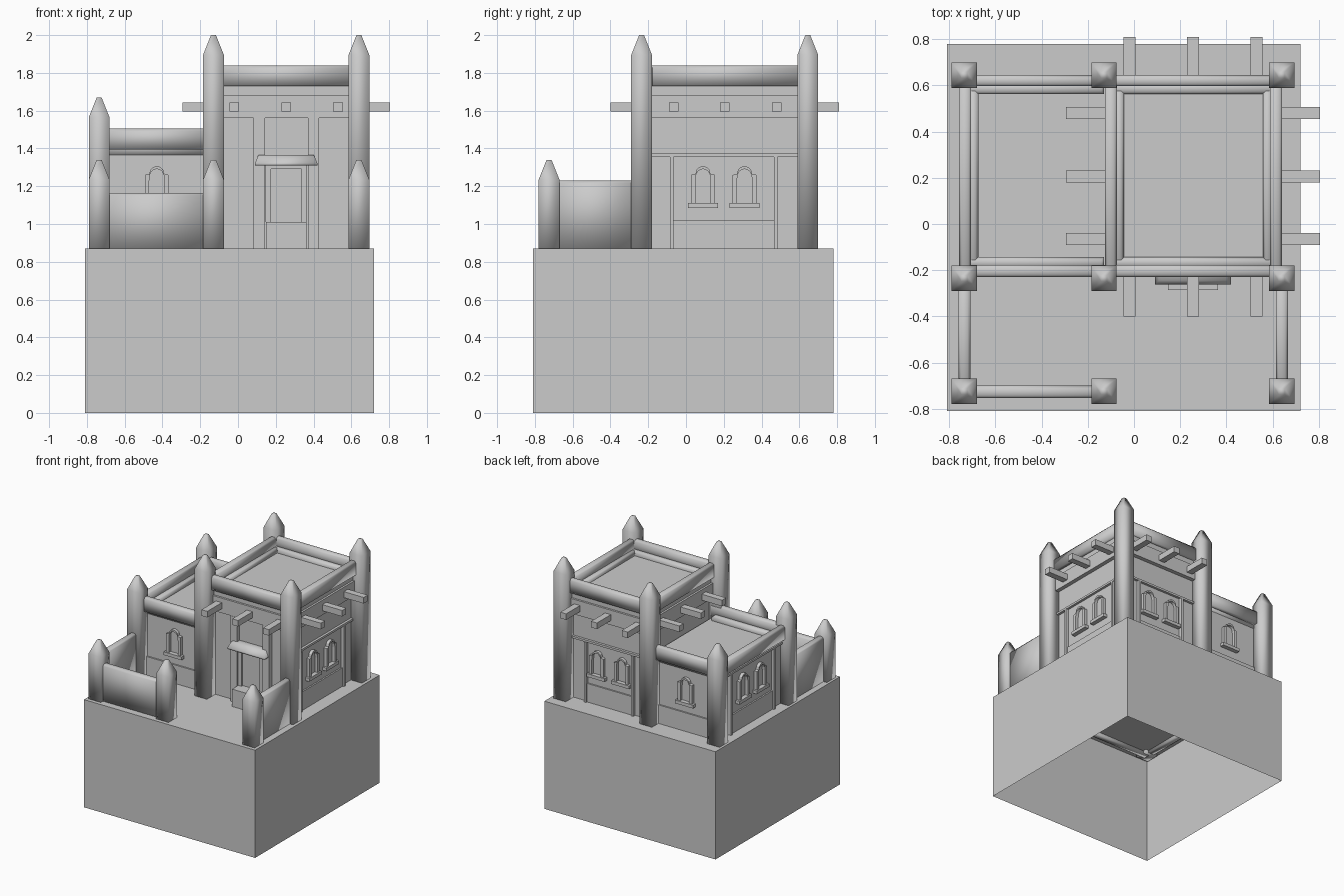
import bpy, bmesh
from math import radians
from mathutils import Matrix

if "Cube" in bpy.data.objects:
    bpy.data.objects.remove(bpy.data.objects["Cube"])

ID = Matrix.Identity(4)

def finish(name, bm, M=ID, smooth=False):
    bmesh.ops.recalc_face_normals(bm, faces=bm.faces)
    for f in bm.faces:
        f.smooth = smooth
    me = bpy.data.meshes.new(name)
    bm.to_mesh(me)
    bm.free()
    ob = bpy.data.objects.new(name, me)
    bpy.context.collection.objects.link(ob)
    ob.matrix_world = M
    return ob

def loft(name, rect, levels, M=ID, smooth=False, bottom=True):
    """Stack of rectangles: rect = x0,x1,y0,y1; levels = (z, inset)."""
    x0, x1, y0, y1 = rect
    bm = bmesh.new()
    rings = [[bm.verts.new(p) for p in ((x0+i, y0+i, z), (x1-i, y0+i, z),
                                        (x1-i, y1-i, z), (x0+i, y1-i, z))]
             for z, i in levels]
    for a, b in zip(rings, rings[1:]):
        for k in range(4):
            n = (k+1) % 4
            bm.faces.new((a[k], a[n], b[n], b[k]))
    bm.faces.new(rings[-1])
    if bottom:
        bm.faces.new(rings[0][::-1])
    else:
        # keep open-bottomed shells outward facing
        pass
    return finish(name, bm, M, smooth)

def box(name, x0, x1, y0, y1, z0, z1, M=ID):
    return loft(name, (x0, x1, y0, y1), ((z0, 0), (z1, 0)), M)

def beam(name, x0, x1, y0, y1, z0, z1):
    # softened rail with a chamfered top
    return loft(name, (x0, x1, y0, y1), ((z0, 0), (z1-.014, 0), (z1, .012)), smooth=True)

def post(x, y, top):
    h = .055
    loft("corner_post", (x-h, x+h, y-h, y+h),
         ((.85, 0), (top-.105, 0), (top, .042)), smooth=True)

def window(u, M):
    # stepped arched surround and sill
    inner = [(.04, 1.112), (.04, 1.23), (.037, 1.258), (.028, 1.278), (.015, 1.288), (0, 1.291)]
    outer = [(.063, 1.112), (.063, 1.26), (.04, 1.265), (.034, 1.288), (.018, 1.302), (0, 1.306)]
    full = lambda h: h + [(-x, z) for x, z in h[-2::-1]]
    bm = bmesh.new()
    loops = [[bm.verts.new((u+x, y, z)) for x, z in full(h)]
             for h, y in ((inner, .005), (inner, -.025), (outer, -.025), (outer, .005))]
    for a, b in zip(loops, loops[1:]):
        for k in range(len(a)-1):
            bm.faces.new((a[k], a[k+1], b[k+1], b[k]))
    finish("window_surround", bm, M)
    box("window_sill", u-.08, u+.08, -.035, .005, 1.086, 1.112, M)

def facade(cx, cy, angle, half, windows, post_at=None):
    M = Matrix.Translation((cx, cy, 0)) @ Matrix.Rotation(radians(angle), 4, 'Z')
    for u in windows:
        window(u, M)
    w = half
    if post_at:
        w = post_at
        box("facade_lintel", -half, half, -.02, .01, 1.355, 1.372, M)
        for s in (-1, 1):
            c = s*(post_at+.01)
            box("facade_upright", c-.01, c+.01, -.025, .01, .85, 1.355, M)
    box("facade_wainscot", -w, w, -.012, .01, .85, 1.02, M)

# open-bottomed plinth
loft("plinth", (-.81, .72, -.81, .78), ((0, 0), (.87, 0)), bottom=False)

# posts
for y in (-.235, .645):
    post(-.13, y, 2.0)
    post(.64, y, 2.0)
    post(-.735, y, 1.67)
for x in (-.735, -.13, .64):
    post(x, -.725, 1.34)

# house bodies with flat roofs
loft("tall_body", (-.126, .641, -.227, .645),
     ((.85, .045), (1.56, .045), (1.56, .012), (1.68, .012), (1.68, .028), (1.735, .028)))
loft("low_body", (-.757, -.06, -.227, .645), ((.85, .04), (1.395, .04)))

# parapets and inner roof ledges
for nm, x0, x1, z in (("tall", -.126, .641, 1.84), ("low", -.757, -.1, 1.505)):
    b, r = z-.11, z-.07
    beam(nm+"_front_parapet", x0, x1, -.229, -.177, b, z)
    beam(nm+"_back_parapet", x0, x1, .597, .645, b, z)
    beam(nm+"_left_parapet", x0, x0+.052, -.22, .64, b, z)
    beam(nm+"_front_ledge", x0+.03, x1-.03, -.19, -.143, b-.03, r)
    beam(nm+"_back_ledge", x0+.03, x1-.03, .563, .61, b-.03, r)
    beam(nm+"_left_ledge", x0+.04, x0+.083, -.18, .6, b-.03, r)
beam("tall_right_parapet", .588, .641, -.22, .64, 1.73, 1.84)
beam("tall_right_ledge", .558, .6, -.18, .6, 1.7, 1.77)

# courtyard walls
beam("front_yard_wall", -.735, -.13, -.753, -.70, .85, 1.165)
beam("left_yard_wall", -.76, -.708, -.725, -.235, .85, 1.23)
beam("right_yard_wall", .615, .667, -.725, -.235, .85, 1.23)

# projecting roof timbers
for x in (-.02, .255, .53):
    box("roof_timber", x-.026, x+.026, -.40, .81, 1.595, 1.644)
for y in (-.065, .205, .48):
    box("roof_timber", -.295, .805, y-.026, y+.026, 1.595, 1.644)

# windowed walls
facade(.596, .2, 90, .39, (-.11, .11), .265)
facade(.255, .60, 180, .33, (-.11, .11), .2)
facade(-.717, .2, -90, .39, (-.11, .11), .265)
facade(-.43, .605, 180, .25, (0,))
facade(-.43, -.187, 0, .25, (0,))

# entrance
for x in (.113, .4):
    box("door_pillar", x-.03, x+.03, -.217, -.17, .85, 1.56)
for x in (.16, .35):
    box("door_jamb", x-.015, x+.015, -.207, -.17, 1.01, 1.31)
box("door_head", .145, .365, -.207, -.17, 1.29, 1.31)
box("door_panel", .175, .335, -.19, -.17, 1.01, 1.29)
box("door_step", .147, .363, -.285, -.17, .85, 1.01)
loft("door_canopy", (.09, .42, -.262, -.13), ((1.31, 0), (1.322, 0), (1.365, .018)), smooth=True)
